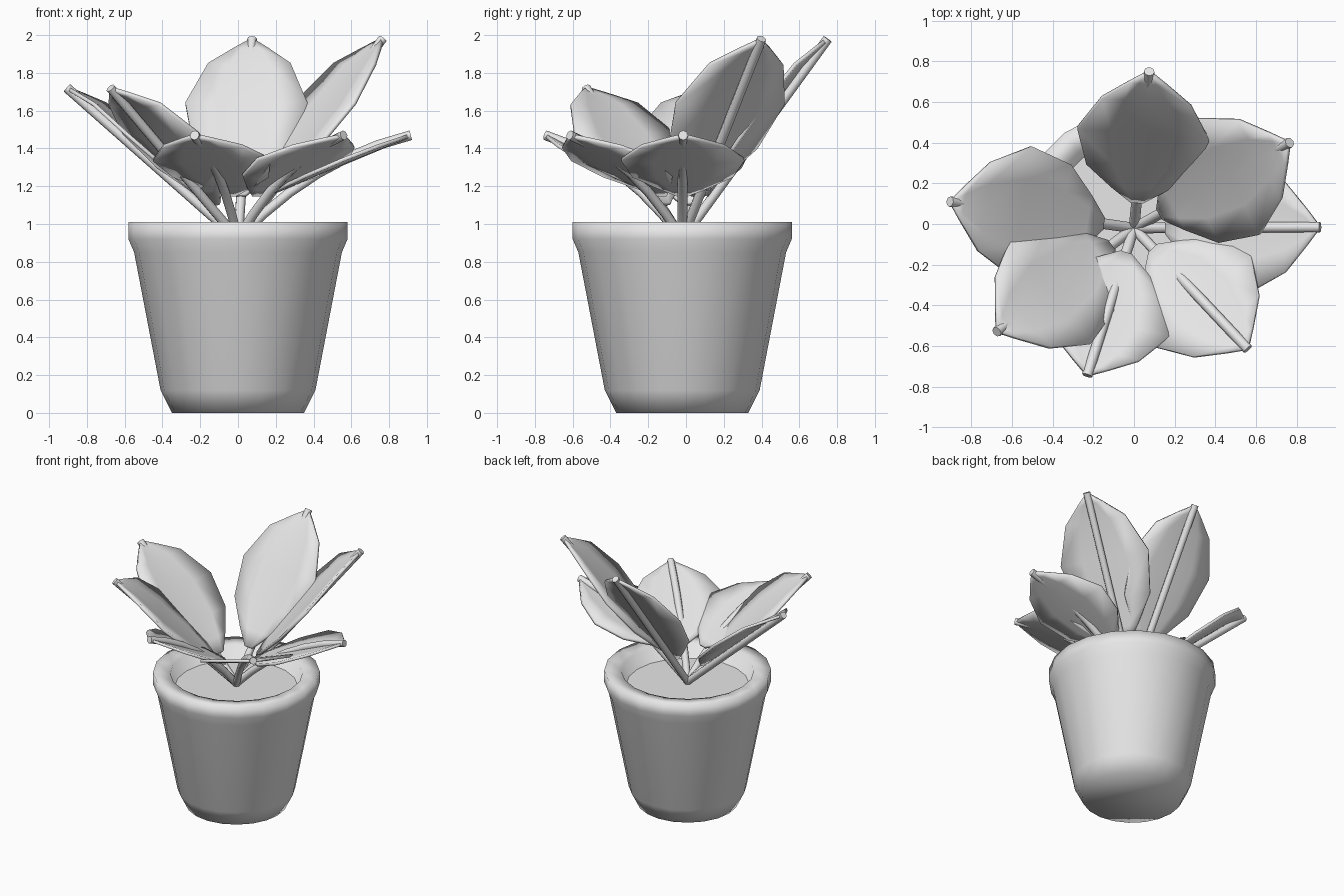
import bpy, bmesh, math
from mathutils import Vector

cube = bpy.data.objects.get("Cube")
if cube:
    bpy.data.objects.remove(cube, do_unlink=True)

# One plain material
grey = bpy.data.materials.new("light_grey")
grey.use_nodes = True
grey.diffuse_color = (0.8, 0.8, 0.8, 1)
grey.node_tree.nodes["Principled BSDF"].inputs["Base Color"].default_value = (0.8, 0.8, 0.8, 1)

CENTRE_Y = -0.02


def loft(name, rows, closed=True, caps=True, angle=180):
    """Skin a list of point rows into a smooth object."""
    bm = bmesh.new()
    rings = [[bm.verts.new(p) for p in row] for row in rows]
    for a, b in zip(rings, rings[1:]):
        n = len(a)
        for i in range(n if closed else n - 1):
            j = (i + 1) % n
            bm.faces.new((a[i], a[j], b[j], b[i]))
    if caps:
        bm.faces.new(rings[0][::-1])
        bm.faces.new(rings[-1])
        bmesh.ops.recalc_face_normals(bm, faces=bm.faces)
    mesh = bpy.data.meshes.new(name)
    bm.to_mesh(mesh)
    bm.free()
    mesh.materials.append(grey)
    obj = bpy.data.objects.new(name, mesh)
    bpy.context.collection.objects.link(obj)
    bpy.ops.object.select_all(action='DESELECT')
    obj.select_set(True)
    bpy.context.view_layer.objects.active = obj
    bpy.ops.object.shade_smooth_by_angle(angle=math.radians(angle))
    return obj


def circle(r, z, n):
    return [Vector((r * math.cos(2 * math.pi * i / n),
                    r * math.sin(2 * math.pi * i / n) + CENTRE_Y, z)) for i in range(n)]


# Pot: outer wall, rim, and the inside down to just under the soil
profile = [(0.35, 0), (0.41, 0.12), (0.55, 0.85), (0.58, 0.92), (0.58, 1.01),
           (0.46, 1.0), (0.42, 0.88)]
loft("pot", [circle(r, z, 20) for r, z in profile])

# Soil: round slab filling the pot
loft("soil", [circle(0.44, z, 20) for z in (0.87, 0.9)], angle=30)

BASE = Vector((0, CENTRE_Y, 0.92))
UP = Vector((0, 0, 1))
# Blade outline: fraction of leaf length, half width
OUTLINE = [(0.17, 0.03), (0.26, 0.13), (0.4, 0.265), (0.62, 0.325),
           (0.82, 0.22), (0.93, 0.09), (0.985, 0.02)]


def leaf(name, tip, bend, rise, fade):
    """Arched stem plus a straight blade held `rise` above its chord."""
    tip = Vector(tip)
    chord = tip - BASE
    ctrl = BASE + chord * (0.5 - bend * 0.6) + UP * (bend * 1.5)
    side = UP.cross(chord).normalized()

    def at(t):
        return BASE * (1 - t) ** 2 + ctrl * 2 * t * (1 - t) + tip * t * t

    # Stem running under the blade to its tip
    rows = []
    for k in range(7):
        t = k / 6
        up = (at(t + 0.01) - at(t - 0.01)).normalized().cross(side)
        rows.append([at(t) + 0.026 * (side * math.cos(a) + up * math.sin(a))
                     for a in (math.pi * i / 4 for i in range(8))])
    loft(name + "_stem", rows, angle=50)

    # Gently cupped blade
    normal = chord.normalized().cross(side)
    rows = []
    for t, w in OUTLINE:
        mid = BASE + chord * t + UP * (rise * min(1, (1 - t) / fade))
        rows.append([mid + side * (w * s) + normal * (0.06 * s * s * w)
                     for s in (-1, -0.5, 0, 0.5, 1)])
    blade = loft(name + "_blade", rows, closed=False, caps=False, angle=50)
    mod = blade.modifiers.new("thickness", 'SOLIDIFY')
    mod.thickness = 0.02
    mod.offset = 0


# Upright leaves: straight stems hidden under the blade
for name, tip in (("back_leaf", (0.075, 0.75, 1.98)),
                  ("back_left_leaf", (0.765, 0.4, 1.98)),
                  ("front_right_leaf", (-0.675, -0.53, 1.72)),
                  ("right_leaf", (-0.905, 0.11, 1.72))):
    leaf(name, tip, 0, 0.05, 0.18)

# Low leaves: arched stems that surface through the blade
for name, tip in (("left_leaf", (0.915, -0.015, 1.47)),
                  ("front_left_leaf", (0.56, -0.615, 1.47)),
                  ("front_leaf", (-0.23, -0.745, 1.47))):
    leaf(name, tip, 0.125, 0.17, 1)
